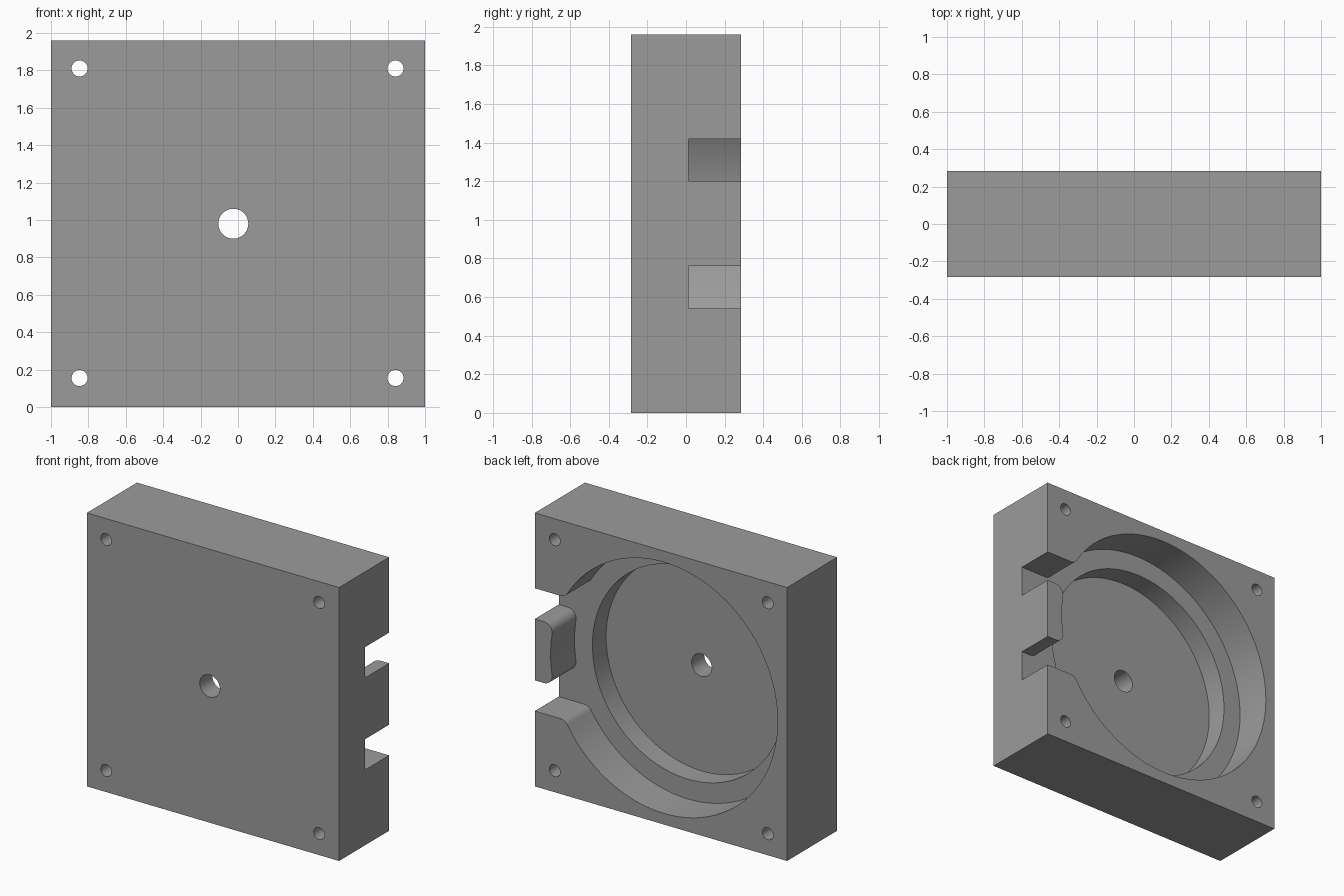
import bpy, bmesh, math
from math import cos, sin, pi, sqrt, atan2

if "Cube" in bpy.data.objects:
    bpy.data.objects.remove(bpy.data.objects["Cube"])

H, HALF_Y = 1.96, 0.284            # block height, half thickness
CX, CZ = -0.025, 0.98              # pocket centre
R, R_IN, FILLET = 0.90, 0.758, 0.065
LEDGE_Y, FLOOR_Y = 0.013, -0.142

grey = bpy.data.materials.new("grey")
grey.diffuse_color = (0.33, 0.33, 0.33, 1)
grey.use_nodes = True
grey.node_tree.nodes["Principled BSDF"].inputs["Base Color"].default_value = grey.diffuse_color


def prism(name, outline, y0, y1):
    """Extrude an (x, z) outline from y0 to y1."""
    bm = bmesh.new()
    face = bm.faces.new([bm.verts.new((x, y0, z)) for x, z in outline])
    ext = bmesh.ops.extrude_face_region(bm, geom=[face])
    verts = [g for g in ext["geom"] if isinstance(g, bmesh.types.BMVert)]
    bmesh.ops.translate(bm, verts=verts, vec=(0, y1 - y0, 0))
    bmesh.ops.recalc_face_normals(bm, faces=bm.faces)
    mesh = bpy.data.meshes.new(name)
    bm.to_mesh(mesh)
    bm.free()
    mesh.materials.append(grey)
    obj = bpy.data.objects.new(name, mesh)
    bpy.context.collection.objects.link(obj)
    return obj


def arc(cx, cz, r, a0, a1, n):
    return [(cx + r * cos(a0 + (a1 - a0) * i / n),
             cz + r * sin(a0 + (a1 - a0) * i / n)) for i in range(n + 1)]


def circle(cx, cz, r, n):
    return arc(cx, cz, r, 0, 2 * pi, n)[:-1]


def fillet(h, side):
    """Round the corner of a slot wall at height h and the pocket circle.
    Returns the points from wall to circle and the angle on the circle."""
    fz = h + side * FILLET
    fx = sqrt((R + FILLET) ** 2 - fz ** 2)
    angle = atan2(fz, fx)
    a0 = -side * pi / 2
    a1 = angle + pi if side < 0 else angle - pi
    if side < 0:
        a0, a1 = pi / 2, angle + pi
    return arc(CX + fx, CZ + fz, FILLET, a0, a1, 10), angle


# Pocket outline: round chamber with two filleted side slots
LOW, HIGH, OUT = 0.22, 0.44, 1.1
hi, a_hi = fillet(HIGH, 1)
tab, a_tab = fillet(LOW, -1)
half = ([(OUT, CZ + LOW)] + tab)[::-1] + [(OUT, CZ + HIGH)] + hi
mirror = [(x, 2 * CZ - z) for x, z in half][::-1]
outline = (half + arc(CX, CZ, R, a_hi, 2 * pi - a_hi, 110)[1:-1]
           + mirror + arc(CX, CZ, R, -a_tab, a_tab, 10)[1:-1])

# Housing block
housing = prism("housing", [(-1, 0), (1, 0), (1, H), (-1, H)], -HALF_Y, HALF_Y)

# Pocket, recessed floor, shaft hole and corner screw holes
cutters = [
    prism("pocket_cutter", outline, LEDGE_Y, 0.4),
    prism("recess_cutter", circle(CX, CZ, R_IN, 128), FLOOR_Y, 0.1),
    prism("shaft_hole_cutter", circle(CX, CZ, 0.08, 48), -0.4, 0.0),
]
for x in (-0.847, 0.842):
    for z in (0.155, 1.81):
        cutters.append(prism("screw_hole_cutter", circle(x, z, 0.043, 32), -0.4, 0.4))

bpy.context.view_layer.objects.active = housing
housing.select_set(True)
for c in cutters:
    mod = housing.modifiers.new("cut", "BOOLEAN")
    mod.operation, mod.object, mod.solver = "DIFFERENCE", c, "EXACT"
    bpy.ops.object.modifier_apply(modifier=mod.name)
    bpy.data.objects.remove(c)

bpy.ops.object.shade_smooth_by_angle(angle=math.radians(30))
